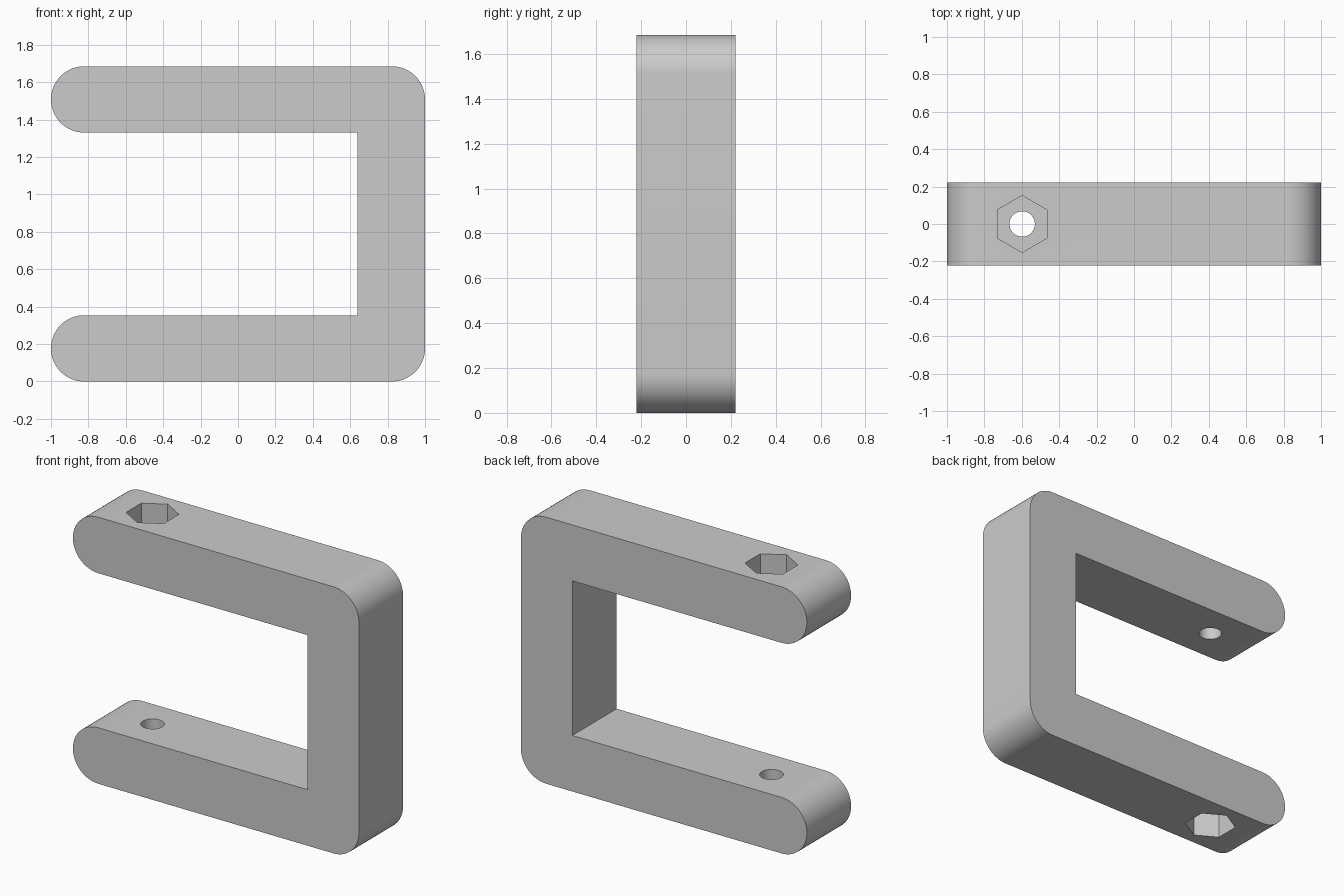
import bpy
import bmesh
from math import cos, sin, pi, radians

HEIGHT, ARM, HALF_DEPTH = 1.685, 0.354, 0.221
RADIUS = ARM / 2
INNER_X = 0.64
BOLT_X = -0.598
NUT_DEPTH = 0.18

if "Cube" in bpy.data.objects:
    bpy.data.objects.remove(bpy.data.objects["Cube"])

grey = bpy.data.materials.new("plain grey")
grey.use_nodes = True
colour = (0.6, 0.6, 0.6, 1)
grey.diffuse_color = colour
grey.node_tree.nodes["Principled BSDF"].inputs["Base Color"].default_value = colour


def arc(cx, cz, start, end, steps):
    """Points of an arc in the x-z plane, angles in degrees."""
    angles = [radians(start + (end - start) * i / steps) for i in range(steps + 1)]
    return [(cx + RADIUS * cos(a), cz + RADIUS * sin(a)) for a in angles]


def cutter(name, sides, radius, z, depth):
    """Hidden upright prism, with a corner pointing along y."""
    bpy.ops.mesh.primitive_cylinder_add(
        vertices=sides, radius=radius, depth=depth, location=(BOLT_X, 0, z))
    ob = bpy.context.object
    ob.name = name
    ob.data.materials.append(grey)
    ob.hide_render = True
    ob.hide_set(True)
    return ob


# C-shaped outline: rounded arm tips and rounded outer corners
end = 1 - RADIUS
low, high = RADIUS, HEIGHT - RADIUS
outline = (arc(end, low, -90, 0, 16) + arc(end, high, 0, 90, 16)
           + arc(-end, high, 90, 270, 32)
           + [(INNER_X, HEIGHT - ARM), (INNER_X, ARM)]
           + arc(-end, low, 90, 270, 32))

# Clamp body extruded through its depth
bm = bmesh.new()
face = bm.faces.new([bm.verts.new((x, -HALF_DEPTH, z)) for x, z in outline])
extruded = bmesh.ops.extrude_face_region(bm, geom=[face], use_keep_orig=True)
moved = [v for v in extruded["geom"] if isinstance(v, bmesh.types.BMVert)]
bmesh.ops.translate(bm, verts=moved, vec=(0, 2 * HALF_DEPTH, 0))
bmesh.ops.recalc_face_normals(bm, faces=bm.faces)
mesh = bpy.data.meshes.new("clamp_body")
bm.to_mesh(mesh)
bm.free()
body = bpy.data.objects.new("clamp_body", mesh)
bpy.context.collection.objects.link(body)
mesh.materials.append(grey)

# Bolt hole through both arms, hexagonal nut recesses on the outer faces
cutters = [cutter("bolt_hole_cutter", 48, 0.068, HEIGHT / 2, HEIGHT + 1),
           cutter("top_nut_cutter", 6, 0.152, HEIGHT, 2 * NUT_DEPTH),
           cutter("bottom_nut_cutter", 6, 0.152, 0, 2 * NUT_DEPTH)]
for ob in cutters:
    mod = body.modifiers.new(ob.name, 'BOOLEAN')
    mod.operation = 'DIFFERENCE'
    mod.solver = 'EXACT'
    mod.object = ob

# Apply the cuts, then smooth the curved sides
bpy.ops.object.select_all(action='DESELECT')
body.select_set(True)
bpy.context.view_layer.objects.active = body
for ob in cutters:
    bpy.ops.object.modifier_apply(modifier=ob.name)
    bpy.data.objects.remove(ob)
bpy.ops.object.shade_smooth_by_angle(angle=radians(30))
